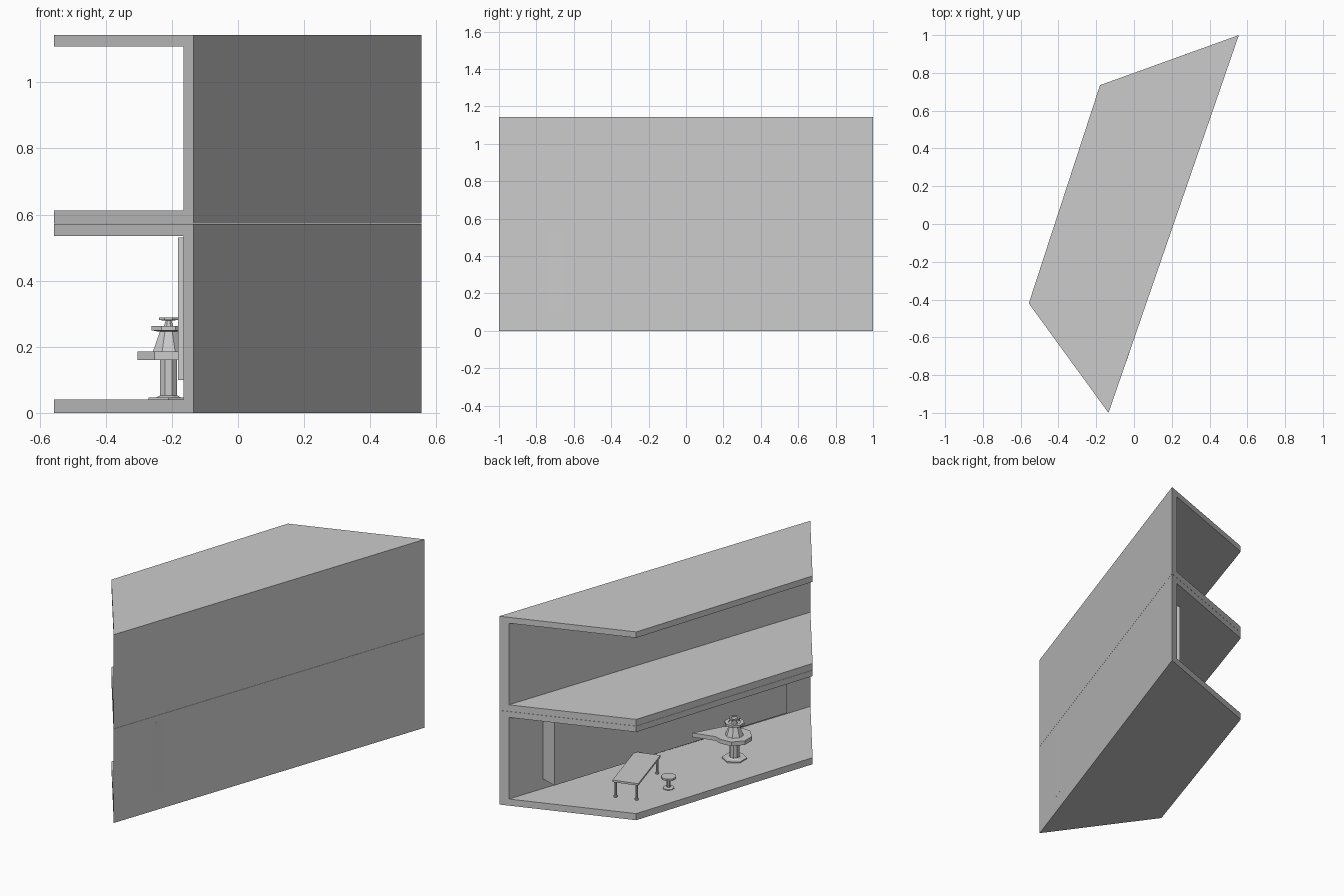
import bpy, bmesh, math
from mathutils import Vector, Matrix

if "Cube" in bpy.data.objects:
    bpy.data.objects.remove(bpy.data.objects["Cube"])

FLOOR = 0.04
STOREY = 0.5715


def finish(name, bm):
    bmesh.ops.recalc_face_normals(bm, faces=bm.faces)
    me = bpy.data.meshes.new(name)
    bm.to_mesh(me)
    bm.free()
    ob = bpy.data.objects.new(name, me)
    bpy.context.collection.objects.link(ob)
    return ob


def loft(name, loops, closed=False):
    """Skin equal-length loops; cap the ends, or join last to first."""
    bm = bmesh.new()
    rings = [[bm.verts.new(p) for p in loop] for loop in loops]
    n = len(rings[0])
    pairs = list(zip(rings, rings[1:]))
    if closed:
        pairs.append((rings[-1], rings[0]))
    else:
        bm.faces.new(rings[0])
        bm.faces.new(rings[-1])
    for a, b in pairs:
        for i in range(n):
            j = (i + 1) % n
            bm.faces.new((a[i], a[j], b[j], b[i]))
    return finish(name, bm)


def slab(name, pts, z0, z1):
    return loft(name, [[(x, y, z) for x, y in pts] for z in (z0, z1)])


def turned(name, centre, profile, sides, closed=False):
    """Lathe a (radius, height) profile with flat sides."""
    cx, cy = centre
    ang = [2 * math.pi * (i + 0.5) / sides for i in range(sides)]
    return loft(name, [[(cx + r * math.cos(a), cy + r * math.sin(a), z)
                        for a in ang] for r, z in profile], closed)


def box(name, centre, size, angle=0):
    bm = bmesh.new()
    bmesh.ops.create_cube(bm, size=1)
    bm.transform(Matrix.Translation(centre) @ Matrix.Rotation(angle, 4, 'Z')
                 @ Matrix.Diagonal((*size, 1)))
    return finish(name, bm)


# Two storeys: C-shaped section swept between the two slanted open ends
A, B = Vector((-0.18, 0.735)), Vector((0.555, 1.0))
C, D = Vector((-0.135, -1.0)), Vector((-0.557, -0.42))
T = 0.07
for k, name in enumerate(("lower_storey", "upper_storey")):
    z = k * (STOREY + 0.001)
    top, under = z + STOREY, z + STOREY - 0.036
    section = [(0, z), (1, z), (1, z + FLOOR), (T, z + FLOOR),
               (T, under), (1, under), (1, top), (0, top)]
    loft(name, [[(*p.lerp(q, t), h) for t, h in section]
                for p, q in ((C, D), (B, A))])

# Long wall cabinet set into the long wall, just breaking through near one end
along = (B - C).normalized()
inward = Vector((-along.y, along.x))
mid = C + along * (0.26 + 0.795) + inward * (0.0695 + 0.006)
box("wall_cabinet", (*mid, 0.315), (1.59, 0.139, 0.43),
    math.atan2(along.y, along.x) + 0.0085)

# Low table
u, v = Vector((0.958, 0.287)), Vector((0.287, -0.958))
tc = Vector((0.032, 0.43))
box("table_top", (*tc, 0.14), (0.15, 0.39, 0.012), math.atan2(u.y, u.x))
for i in (-1, 1):
    for j in (-1, 1):
        p = tc + u * 0.061 * i + v * 0.18 * j
        turned(f"table_leg_{i}_{j}", p,
               [(0.011, FLOOR), (0.011, 0.046), (0.007, 0.05), (0.007, 0.135)], 8)

# Stool
turned("stool", (-0.135, 0.36),
       [(0.032, FLOOR), (0.032, 0.045), (0.011, 0.048), (0.011, 0.098),
        (0.043, 0.101), (0.043, 0.113)], 8)

# Pedestal counter with a wing reaching toward the cabinet
pc = Vector((-0.21, -0.165))
turned("counter_base", pc, [(0.07, FLOOR), (0.07, 0.047)], 6)
turned("counter_post", pc, [(0.04, 0.047), (0.028, 0.053), (0.028, 0.162)], 8)
rim = [(pc.x + 0.1 * math.cos(math.radians(a)), pc.y + 0.1 * math.sin(math.radians(a)))
       for a in (75, 115, 160, 200, 245, 290)]
slab("counter_top", [(-0.008, -0.048), (-0.14, -0.083)] + rim + [(-0.10, -0.215)],
     0.16, 0.185)

# Tapered stand and tiered rings on the counter
turned("tapered_stand", pc, [(0.052, 0.184), (0.027, 0.25)], 8)
turned("lower_ring", pc, [(0.04, 0.247), (0.056, 0.25), (0.056, 0.263),
                          (0.035, 0.263)], 8, closed=True)
turned("lower_dish", pc, [(0.045, 0.249), (0.045, 0.256)], 8)
turned("neck", pc, [(0.02, 0.25), (0.008, 0.283)], 8)
turned("upper_ring", pc, [(0.02, 0.28), (0.031, 0.281), (0.031, 0.289),
                          (0.02, 0.289)], 8, closed=True)
turned("upper_dish", pc, [(0.024, 0.281), (0.024, 0.284)], 8)
